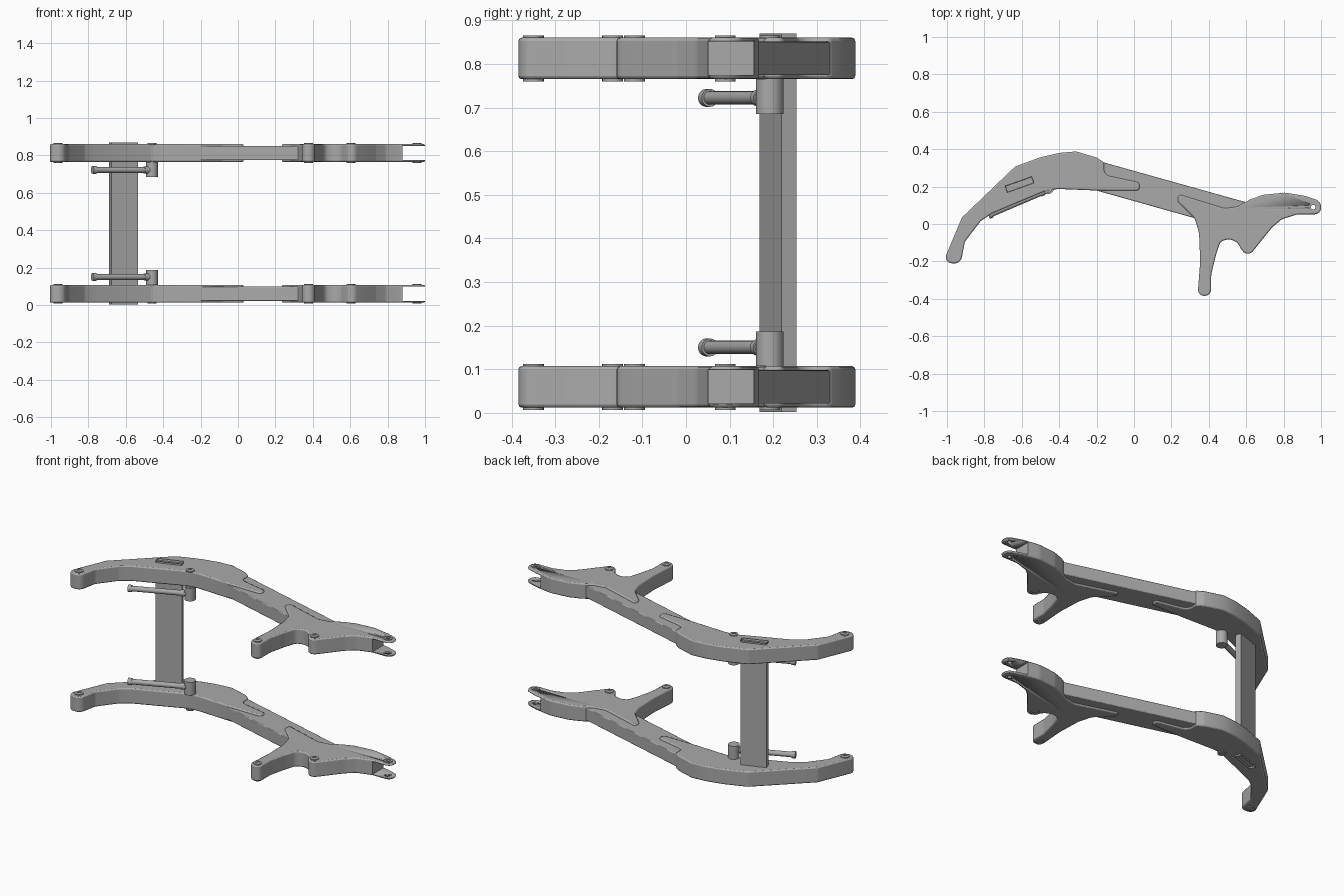
import bpy, bmesh, math
from mathutils import Vector, Matrix

cube = bpy.data.objects.get("Cube")
if cube:
    bpy.data.objects.remove(cube)

metal = bpy.data.materials.new("grey_metal")
metal.use_nodes = True
GREY = (0.4, 0.4, 0.4, 1)
metal.diffuse_color = GREY
metal.node_tree.nodes["Principled BSDF"].inputs["Base Color"].default_value = GREY


def finish(bm, name, smooth=True):
    bmesh.ops.recalc_face_normals(bm, faces=bm.faces)
    mesh = bpy.data.meshes.new(name)
    bm.to_mesh(mesh)
    bm.free()
    mesh.materials.append(metal)
    ob = bpy.data.objects.new(name, mesh)
    bpy.context.collection.objects.link(ob)
    if smooth:
        bpy.ops.object.select_all(action='DESELECT')
        ob.select_set(True)
        bpy.context.view_layer.objects.active = ob
        bpy.ops.object.shade_smooth_by_angle(angle=math.radians(28))
    return ob


def rounded(corners, steps=6):
    """Fillet each (x, y, radius) corner of a closed outline."""
    out = []
    for i, (x, y, r) in enumerate(corners):
        p = Vector((x, y))
        a = Vector(corners[i - 1][:2]) - p
        b = Vector(corners[(i + 1) % len(corners)][:2]) - p
        if r == 0:
            out.append(p)
            continue
        half = a.angle(b) / 2
        d = min(r / math.tan(half), a.length * 0.49, b.length * 0.49)
        r = d * math.tan(half)
        a.normalize()
        b.normalize()
        centre = p + (a + b).normalized() * (r / math.sin(half))
        start, end = p + a * d - centre, p + b * d - centre
        turn = start.angle_signed(end)
        for k in range(steps + 1):
            t = -turn * k / steps
            c, s = math.cos(t), math.sin(t)
            out.append(centre + Vector((start.x * c - start.y * s, start.x * s + start.y * c)))
    return out


def extrude(name, outline, z0, z1, bevel=0.007):
    bm = bmesh.new()
    face = bm.faces.new([bm.verts.new((p.x, p.y, z0)) for p in outline])
    top = bmesh.ops.extrude_face_region(bm, geom=[face])["geom"]
    bmesh.ops.translate(bm, vec=(0, 0, z1 - z0),
                        verts=[v for v in top if isinstance(v, bmesh.types.BMVert)])
    ob = finish(bm, name)
    if bevel:
        mod = ob.modifiers.new("soft_rim", 'BEVEL')
        mod.width, mod.segments, mod.limit_method = bevel, 2, 'ANGLE'
        mod.angle_limit = math.radians(50)
    return ob


def cylinder(name, a, b, r, sides=24):
    a, b = Vector(a), Vector(b)
    bm = bmesh.new()
    rot = (b - a).to_track_quat('Z', 'Y').to_matrix().to_4x4()
    bmesh.ops.create_cone(bm, cap_ends=True, segments=sides, radius1=r, radius2=r,
                          depth=(b - a).length, matrix=Matrix.Translation((a + b) / 2) @ rot)
    return finish(bm, name)


def ring(name, x, y, z0, z1, inner, outer, sides=24):
    bm = bmesh.new()
    pts = [bm.verts.new((x + r, y, z)) for r, z in
           ((inner, z0), (outer, z0), (outer, z1), (inner, z1))]
    edges = [bm.edges.new((pts[i], pts[(i + 1) % 4])) for i in range(4)]
    bmesh.ops.spin(bm, geom=pts + edges, cent=(x, y, 0), axis=(0, 0, 1),
                   angle=math.tau, steps=sides, use_duplicate=False)
    bmesh.ops.remove_doubles(bm, verts=bm.verts, dist=0.0001)
    return finish(bm, name)


def cut(target, cutter):
    cutter.hide_render = True
    cutter.hide_viewport = True
    mod = target.modifiers.new("cut", 'BOOLEAN')
    mod.operation, mod.solver, mod.object = 'DIFFERENCE', 'EXACT', cutter


# Outlines of the arm parts, seen from above: x, y, corner radius
REAR = [(-1.022, -.208, .042), (-.92, .035, .03), (-.636, .307, .04), (-.5, .357, 0),
        (-.4, .38, 0), (-.31, .388, 0), (-.2, .355, .02), (-.16, .33, .02),
        (-.16, .262, .07), (.03, .222, .02), (.03, .178, .02), (-.2, .179, 0),
        (-.4, .187, 0), (-.46, .182, .03), (-.76, .056, 0), (-.82, .015, .05),
        (-.904, -.094, .04), (-.927, -.212, .04)]
FRONT = [(.235, .16, .025), (.487, .083, .06), (.556, .094, .03), (.62, .131, .05),
         (.69, .156, .05), (.807, .168, .1), (.914, .15, .1), (1.0, .122, .04),
         (1.0, .052, .04), (.872, .051, .1), (.79, .025, .05), (.738, -.019, .05),
         (.605, -.184, .045), (.552, -.1, .03), (.513, -.08, .05), (.462, -.092, .04),
         (.437, -.17, .1), (.413, -.27, .1), (.412, -.384, .034), (.34, -.384, .034),
         (.354, -.2, .3), (.348, -.05, .1), (.325, .03, .07), (.28, .075, .05),
         (.235, .118, .02)]
BEAM = [(-.25, .354, 0), (.604, .115, 0), (.604, .05, 0), (.4, .01, 0), (-.25, .193, 0)]
PIVOTS = {"rear": (-.963, -.168), "rod": (-.46, .192), "foot": (.378, -.35),
          "lobe": (.603, -.118), "fork": (.958, .09)}

ARM_H = 0.095
for side, z, inward in (("lower", .012, 1), ("upper", .765, -1)):
    top = z + ARM_H
    extrude(side + "_rear_shell", rounded(REAR), z, top)
    shell = extrude(side + "_front_bracket", rounded(FRONT), z, top)
    extrude(side + "_beam", rounded(BEAM), z + .009, top - .009, .004)

    # Fork opening and fork pin hole
    slot = extrude(side + "_fork_cutter",
                   rounded([(.88, -.1, 0), (1.1, -.1, 0), (1.1, .3, 0), (.88, .3, 0)]),
                   z + .009, top - .009, 0)
    cut(shell, slot)
    fx, fy = PIVOTS["fork"]
    cut(shell, cylinder(side + "_hole_cutter", (fx, fy, z - .05), (fx, fy, top + .05), .012))

    # Bushings and pins at the pivots
    for name, (x, y) in PIVOTS.items():
        for z0, z1 in ((z - .005, z + .001), (top - .001, top + .005)):
            ring(f"{side}_{name}_bushing", x, y, z0, z1, .012, .024)
        if name != "fork":
            cylinder(f"{side}_{name}_pin", (x, y, z - .002), (x, y, top + .002), .0115)

    # Pivot sleeve and its adjusting rod on the inner side
    face = top if inward > 0 else z
    x, y = PIVOTS["rod"]
    cylinder(side + "_sleeve", (x, y, face), (x, y, face + inward * .08), .032)
    h = face + inward * .043
    start, end = Vector((x, y - .01, h)), Vector((-.775, .048, h))
    along = (end - start).normalized()
    cylinder(side + "_rod", start, end, .0155)
    cylinder(side + "_rod_collar", start + along * .025, start + along * .045, .019)
    cylinder(side + "_rod_knob", end - along * .018, end + along * .004, .0205)

# Cross bar joining both arms, with recessed ends
bm = bmesh.new()
bmesh.ops.create_cube(bm, size=1, matrix=Matrix.Translation((-.612, .211, .436))
                      @ Matrix.Rotation(math.radians(19.5), 4, 'Z')
                      @ Matrix.Diagonal((.152, .037, .868, 1)))
ends = [f for f in bm.faces if abs(f.normal.z) > .9]
bmesh.ops.inset_individual(bm, faces=ends, thickness=.006, depth=0)
for f in ends:
    bmesh.ops.translate(bm, verts=f.verts, vec=(0, 0, -.02 if f.normal.z > 0 else .02))
finish(bm, "cross_bar", smooth=False)
